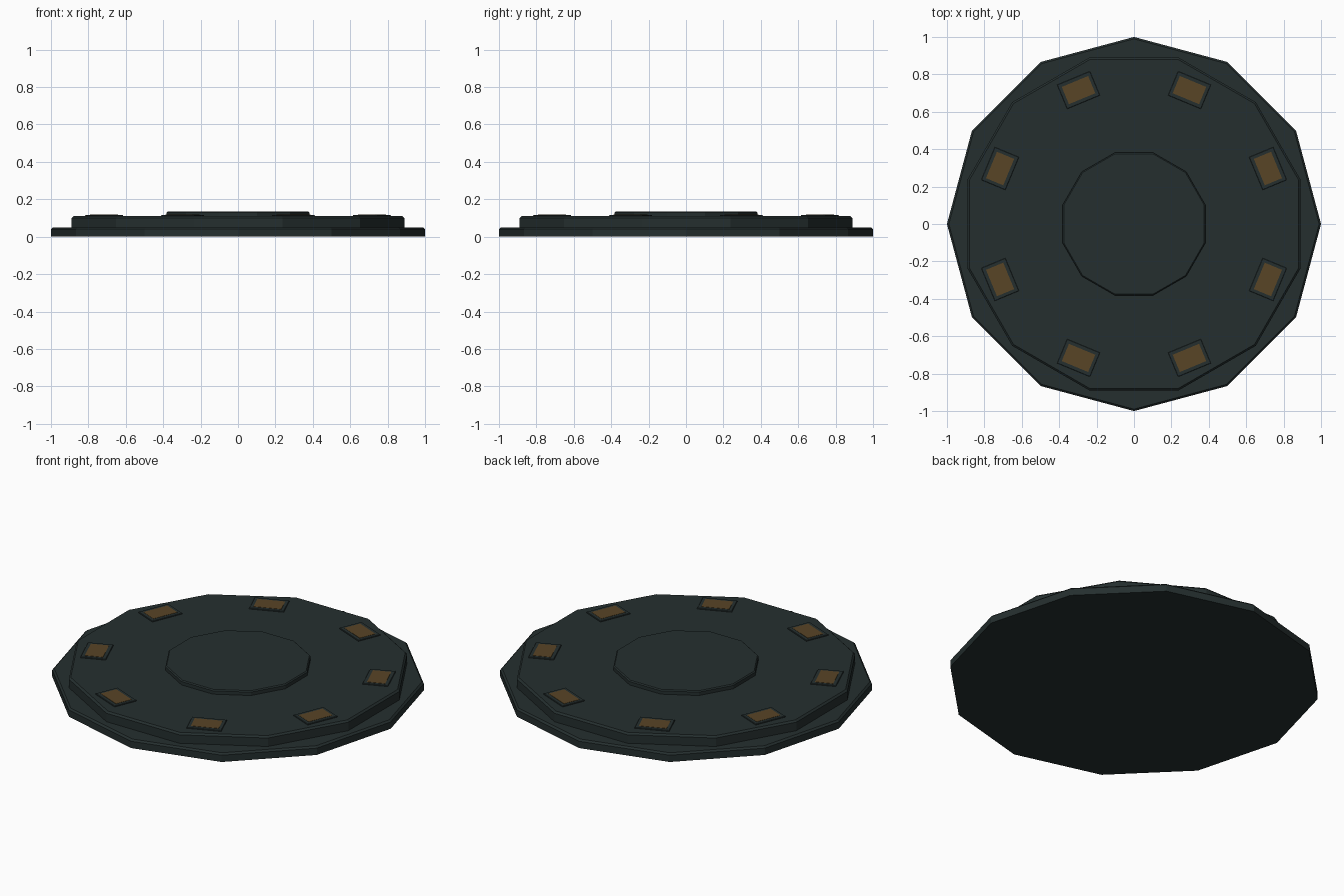
import bpy, bmesh, math
from mathutils import Matrix

if "Cube" in bpy.data.objects:
    bpy.data.objects.remove(bpy.data.objects["Cube"])


def material(name, rgb):
    m = bpy.data.materials.new(name)
    m.diffuse_color = (*rgb, 1.0)
    m.use_nodes = True
    m.node_tree.nodes["Principled BSDF"].inputs["Base Color"].default_value = m.diffuse_color
    return m


dark = material("dark_teal_metal", (0.018, 0.028, 0.028))
amber = material("dull_amber", (0.098, 0.058, 0.019))


def prism(name, points, z0, z1, bevel, mat):
    """Extrude a flat outline from z0 to z1 and chamfer its top edges."""
    bm = bmesh.new()
    low = [bm.verts.new((x, y, z0)) for x, y in points]
    high = [bm.verts.new((x, y, z1)) for x, y in points]
    n = len(points)
    bm.faces.new(low[::-1])
    top = bm.faces.new(high)
    for i in range(n):
        j = (i + 1) % n
        bm.faces.new((low[i], low[j], high[j], high[i]))
    if bevel:
        bmesh.ops.bevel(bm, geom=list(top.edges), offset=bevel, segments=1,
                        affect='EDGES', profile=0.5)
    bmesh.ops.recalc_face_normals(bm, faces=bm.faces)
    me = bpy.data.meshes.new(name)
    bm.to_mesh(me)
    bm.free()
    me.materials.append(mat)
    ob = bpy.data.objects.new(name, me)
    bpy.context.collection.objects.link(ob)
    return ob


def ring(radius, offset_deg, n=12):
    return [(radius * math.cos(math.radians(offset_deg) + i * math.tau / n),
             radius * math.sin(math.radians(offset_deg) + i * math.tau / n)) for i in range(n)]


def rect(a, b):
    return [(-a / 2, -b / 2), (a / 2, -b / 2), (a / 2, b / 2), (-a / 2, b / 2)]


# Stacked twelve-sided discs
prism("base_disc", ring(1.0, 0), 0.0, 0.05, 0.01, dark)
prism("deck_disc", ring(0.921, 15), 0.045, 0.11, 0.01, dark)
prism("centre_disc", ring(0.395, 15), 0.105, 0.136, 0.006, dark)

# Eight light panels with frames around the deck
for k in range(8):
    a = math.radians(22.5 + 45 * k)
    place = Matrix.Rotation(a, 4, 'Z') @ Matrix.Translation((0.775, 0, 0))
    frame = prism("light_frame", rect(0.14, 0.19), 0.108, 0.116, 0.002, dark)
    panel = prism("light_panel", rect(0.10, 0.153), 0.112, 0.1175, 0, amber)
    frame.matrix_world = place
    panel.matrix_world = place
